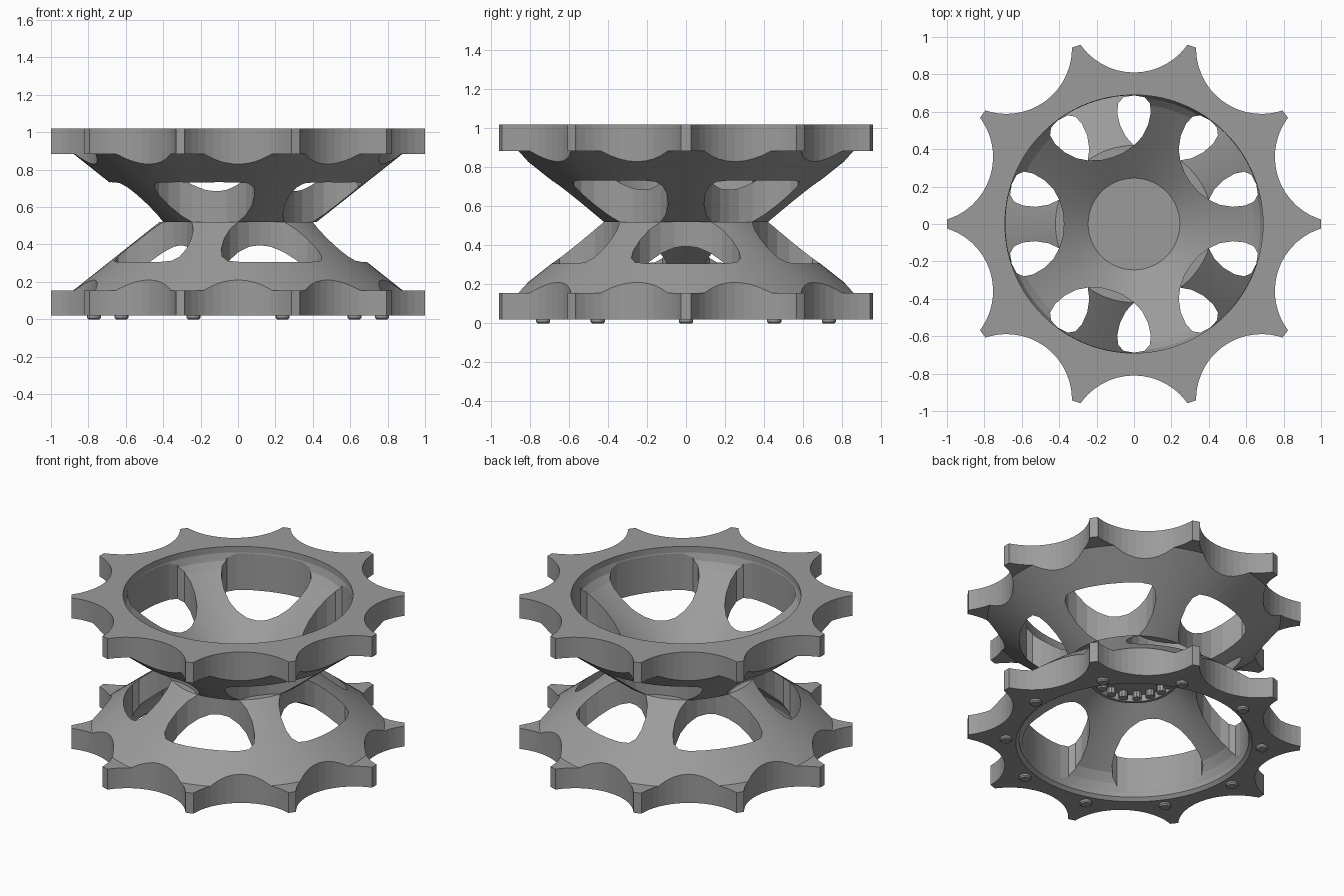
import bpy, bmesh
from math import sin, cos, pi, radians
from mathutils import Matrix, Vector

if "Cube" in bpy.data.objects:
    bpy.data.objects.remove(bpy.data.objects["Cube"])

WAIST = 0.52
GREY = bpy.data.materials.new("dark_grey")
GREY.diffuse_color = (.33, .33, .33, 1)
GREY.use_nodes = True
GREY.node_tree.nodes["Principled BSDF"].inputs["Base Color"].default_value = GREY.diffuse_color


def finish(bm, name):
    bmesh.ops.recalc_face_normals(bm, faces=bm.faces)
    me = bpy.data.meshes.new(name)
    bm.to_mesh(me)
    bm.free()
    me.materials.append(GREY)
    ob = bpy.data.objects.new(name, me)
    bpy.context.collection.objects.link(ob)
    return ob


def lathe(profile, name, steps=120):
    bm = bmesh.new()
    vs = [bm.verts.new((r, 0, z)) for r, z in profile]
    es = [bm.edges.new(p) for p in zip(vs, vs[1:])]
    bmesh.ops.spin(bm, geom=vs + es, cent=(0, 0, 0), axis=(0, 0, 1),
                   angle=2 * pi, steps=steps, use_merge=True)
    bmesh.ops.remove_doubles(bm, verts=bm.verts, dist=1e-5)
    return finish(bm, name)


def prism(bm, pts, angle, z0, z1):
    rot = Matrix.Rotation(radians(angle), 3, 'Z')
    f = bm.faces.new([bm.verts.new(rot @ Vector((x, y, z0))) for x, y in pts])
    ext = bmesh.ops.extrude_face_region(bm, geom=[f])
    bmesh.ops.translate(bm, vec=(0, 0, z1 - z0),
                        verts=[v for v in ext['geom'] if isinstance(v, bmesh.types.BMVert)])


def circle(cx, r, n):
    return [(cx + r * cos(2 * pi * i / n), r * sin(2 * pi * i / n)) for i in range(n)]


# Rounded triangular window outline (one half, then mirrored)
HALF = [(.375, 0), (.379, .06), (.40, .13), (.43, .185), (.48, .235), (.54, .27),
        (.59, .28), (.628, .262), (.654, .212), (.664, .18), (.673, .143),
        (.680, .107), (.684, .072), (.687, .036), (.688, 0)]
WINDOW = HALF + [(x, -y) for x, y in HALF[-2:0:-1]]


def wheel(name, side, inner, phase):
    # Toothed rim, cone and hub as one lathed body; h is measured from the waist
    outer = [(0, 0), (.42, 0), (.88, .365), (1, .365), (1, .5)]
    body = lathe([(r, WAIST + side * h) for r, h in outer + inner], name)
    # Scallops between the ten teeth, and five windows through the cone
    bm = bmesh.new()
    for k in range(10):
        prism(bm, circle(1.16, .35, 48), 18 + 36 * k, -.2, 1.3)
    for k in range(5):
        prism(bm, WINDOW, phase + 72 * k, -.2, 1.3)
    cutter = finish(bm, name + "_cutter")
    cutter.hide_render = True
    mod = body.modifiers.new("cut", 'BOOLEAN')
    mod.operation, mod.solver, mod.object = 'DIFFERENCE', 'EXACT', cutter
    bpy.context.view_layer.objects.active = body
    body.select_set(True)
    bpy.ops.object.modifier_apply(modifier="cut")
    bpy.data.objects.remove(cutter, do_unlink=True)
    bpy.ops.object.shade_smooth_by_angle(angle=radians(5))
    body.select_set(False)


wheel("upper_wheel", 1,
      [(.69, .5), (.69, .46), (.675, .415), (.64, .375), (.375, .165),
       (.245, .062), (0, .062)], 36)
wheel("lower_wheel", -1,
      [(.71, .5), (.69, .48), (.69, .45), (.675, .4), (.64, .345), (.375, .125),
       (.26, .035), (0, .035)], 0)

# Cup wall and small lugs on the underside of the hub
lathe([(.235, .49), (.235, .44), (.255, .44), (.265, .45), (.265, .49), (.235, .49)],
      "hub_ring", 60)
bm = bmesh.new()
for k in range(16):
    prism(bm, circle(.212, .028, 10), 22.5 * k, .445, .488)
finish(bm, "hub_lugs")

# Chamfered studs under the lower rim, one below each tooth
bm = bmesh.new()
for k in range(10):
    turn = Matrix.Rotation(radians(36 * k), 4, 'Z')
    for z, depth, r in ((.004, .008, .029), (.0165, .017, .037)):
        bmesh.ops.create_cone(bm, cap_ends=True, segments=12, radius1=r,
                              radius2=.037, depth=depth,
                              matrix=turn @ Matrix.Translation((.77, 0, z)))
finish(bm, "rim_studs")
